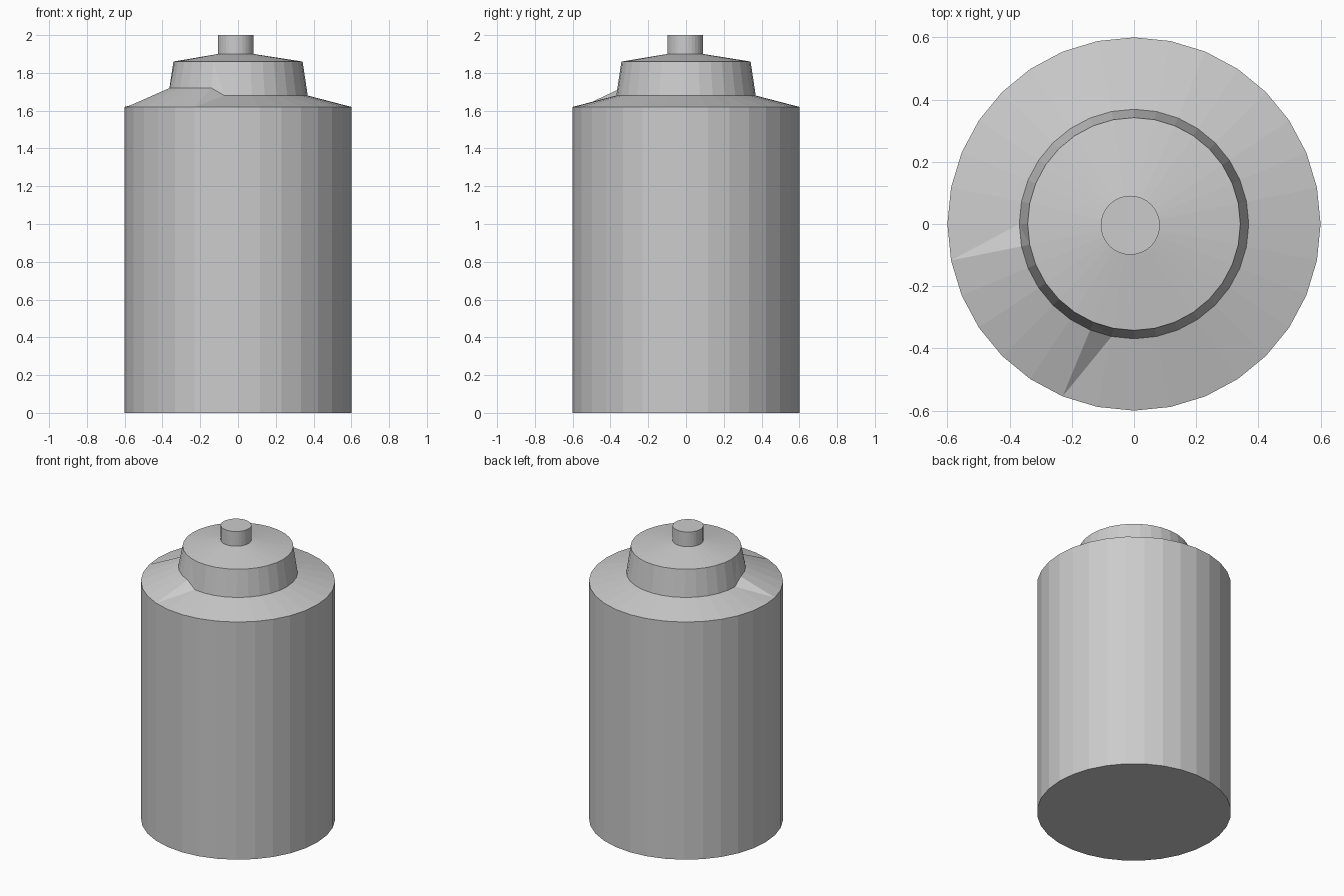
import bpy, bmesh
from math import sin, cos, pi

if "Cube" in bpy.data.objects:
    bpy.data.objects.remove(bpy.data.objects["Cube"])

SIDES = 32
bm = bmesh.new()


def ring(radius, z, cx=0.0, cy=0.0):
    return [bm.verts.new((cx + radius * cos(2 * pi * k / SIDES),
                          cy + radius * sin(2 * pi * k / SIDES), z))
            for k in range(SIDES)]


def bridge(lower, upper, splits=None):
    """Join two rings; splits maps a face index to its diagonal direction."""
    for k in range(SIDES):
        n = (k + 1) % SIDES
        a, b, c, d = lower[k], lower[n], upper[n], upper[k]
        side = (splits or {}).get(k)
        if side == "rise":
            bm.faces.new((a, b, d))
            bm.faces.new((b, c, d))
        elif side == "fall":
            bm.faces.new((a, b, c))
            bm.faces.new((a, c, d))
        else:
            bm.faces.new((a, b, c, d))


# Body, shoulder and collar rings
base = ring(0.60, 0.0)
body_top = ring(0.60, 1.62)
collar_base = ring(0.369, 1.68)
collar_top = ring(0.342, 1.86)

# Raised section of the shoulder at the front left
for v in collar_base[17:23]:
    v.co.z = 1.72

# Nozzle, set slightly off centre
nozzle_base = ring(0.095, 1.90, -0.012, -0.004)
nozzle_top = ring(0.095, 2.0, -0.012, -0.004)

bm.faces.new(base[::-1])
bridge(base, body_top)
bridge(body_top, collar_base, {16: "rise", 22: "fall"})
bridge(collar_base, collar_top, {16: "fall", 22: "rise"})
bridge(collar_top, nozzle_base)
bridge(nozzle_base, nozzle_top)
bm.faces.new(nozzle_top)

bmesh.ops.recalc_face_normals(bm, faces=bm.faces[:])
mesh = bpy.data.meshes.new("bottle")
bm.to_mesh(mesh)
bm.free()
bpy.context.collection.objects.link(bpy.data.objects.new("bottle", mesh))
